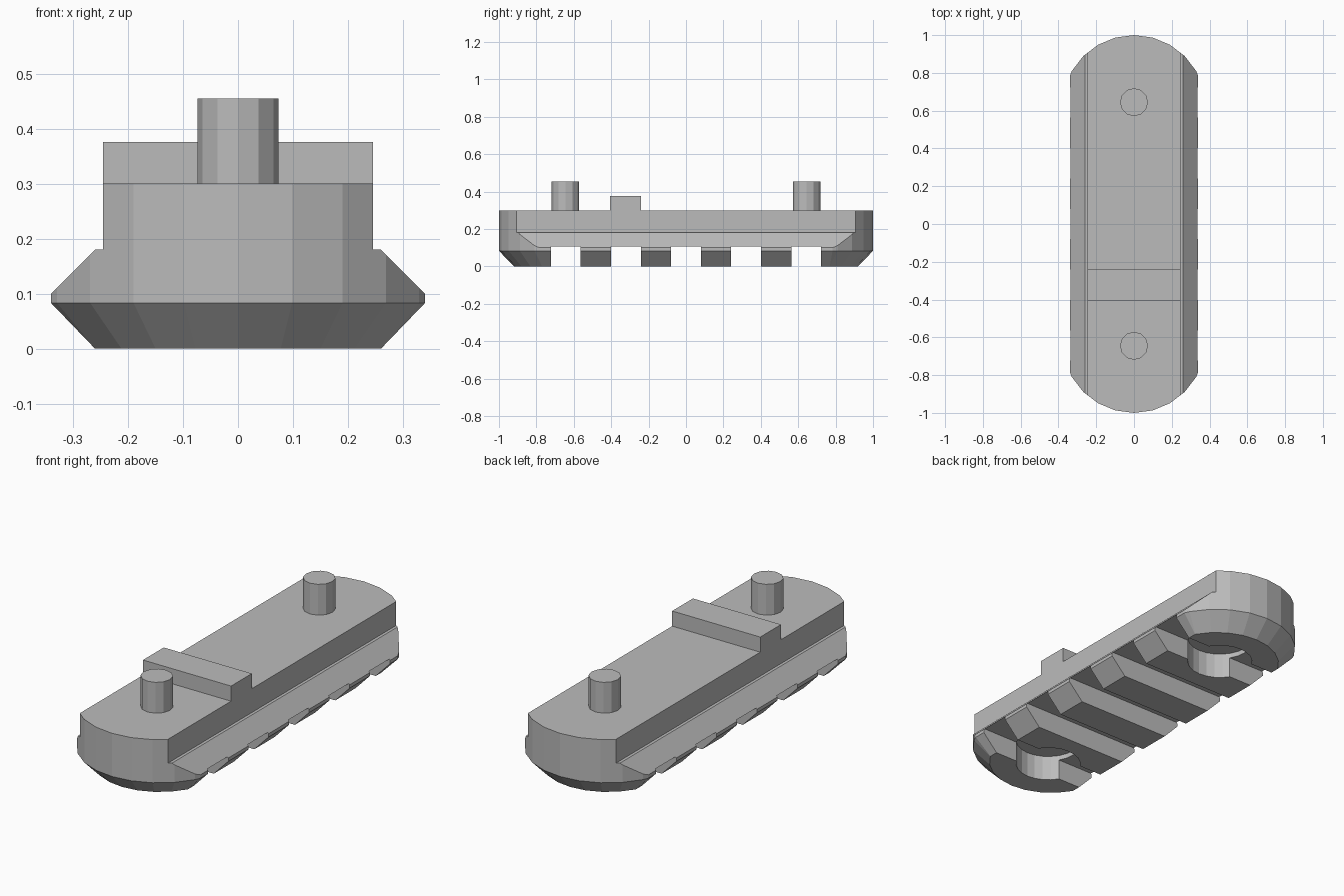
import bpy, bmesh, math

cube = bpy.data.objects.get("Cube")
if cube:
    bpy.data.objects.remove(cube, do_unlink=True)

grey = bpy.data.materials.new("plain_grey")
grey.use_nodes = True
COLOUR = (0.5, 0.5, 0.5, 1)
grey.diffuse_color = COLOUR
grey.node_tree.nodes["Principled BSDF"].inputs["Base Color"].default_value = COLOUR

END_Y = 0.62      # centre of each rounded end
SCREW_Y = 0.645   # screw position
SLOT_PITCH = 0.3215


def finish(name, bm):
    bmesh.ops.recalc_face_normals(bm, faces=bm.faces)
    mesh = bpy.data.meshes.new(name)
    bm.to_mesh(mesh)
    bm.free()
    mesh.materials.append(grey)
    obj = bpy.data.objects.new(name, mesh)
    bpy.context.collection.objects.link(obj)
    return obj


def loft(name, rings):
    """Skin a stack of matching point loops and cap both ends."""
    bm = bmesh.new()
    loops = [[bm.verts.new(p) for p in ring] for ring in rings]
    n = len(loops[0])
    for low, high in zip(loops, loops[1:]):
        for i in range(n):
            j = (i + 1) % n
            bm.faces.new((low[i], low[j], high[j], high[i]))
    bm.faces.new(loops[0])
    bm.faces.new(loops[-1])
    return finish(name, bm)


def box(name, x, y0, y1, z0, z1):
    corners = [(-x, y0), (x, y0), (x, y1), (-x, y1)]
    return loft(name, [[(a, b, z) for a, b in corners] for z in (z0, z1)])


def cylinder(name, y, radius, z0, z1, sides):
    angles = [math.tau * i / sides for i in range(sides)]
    return loft(name, [[(radius * math.sin(a), y + radius * math.cos(a), z)
                        for a in angles] for z in (z0, z1)])


def stadium(radius, z):
    """Long outline with faceted half-round ends."""
    points = []
    for side in (1, -1):
        for i in range(13):
            a = math.pi * i / 12
            points.append((side * radius * math.cos(a),
                           side * (END_Y + radius * math.sin(a)), z))
    return points


def cut(target, tool, operation="DIFFERENCE"):
    tool.hide_render = True
    mod = target.modifiers.new(tool.name, "BOOLEAN")
    mod.operation = operation
    mod.solver = "EXACT"
    mod.object = tool
    bpy.context.view_layer.objects.active = target
    bpy.ops.object.modifier_apply(modifier=mod.name)
    bpy.data.objects.remove(tool, do_unlink=True)


# Rail body: the side profile trimmed by a rounded, chamfered outline
half = [(0.26, 0), (0.34, 0.083), (0.34, 0.1), (0.26, 0.18), (0.245, 0.18), (0.245, 0.3)]
profile = half + [(-x, z) for x, z in reversed(half)]
rail = loft("rail_body", [[(x, y, z) for x, z in profile] for y in (-1.1, 1.1)])
outline = loft("end_outline", [stadium(0.292, -0.008), stadium(0.382, 0.084),
                               stadium(0.38, 0.084), stadium(0.38, 0.4)][:1]
               + [stadium(0.38, 0.083), stadium(0.38, 0.4)])
cut(rail, outline, "INTERSECT")

# Cross slots underneath
for i in range(-2, 3):
    y = i * SLOT_PITCH
    cut(rail, box("slot_cutter", 0.5, y - 0.08, y + 0.08, -0.1, 0.105))

# Screw recesses and pins
for label, y in (("front", -SCREW_Y), ("back", SCREW_Y)):
    cut(rail, cylinder("recess_cutter", y, 0.155, -0.1, 0.13, 24))
    cut(rail, cylinder("hole_cutter", y, 0.074, 0.1, 0.23, 12))
    cylinder(label + "_pin", y, 0.074, 0.28, 0.455, 12)

# Raised locating key on top
box("locating_key", 0.245, -0.405, -0.24, 0.29, 0.376)
